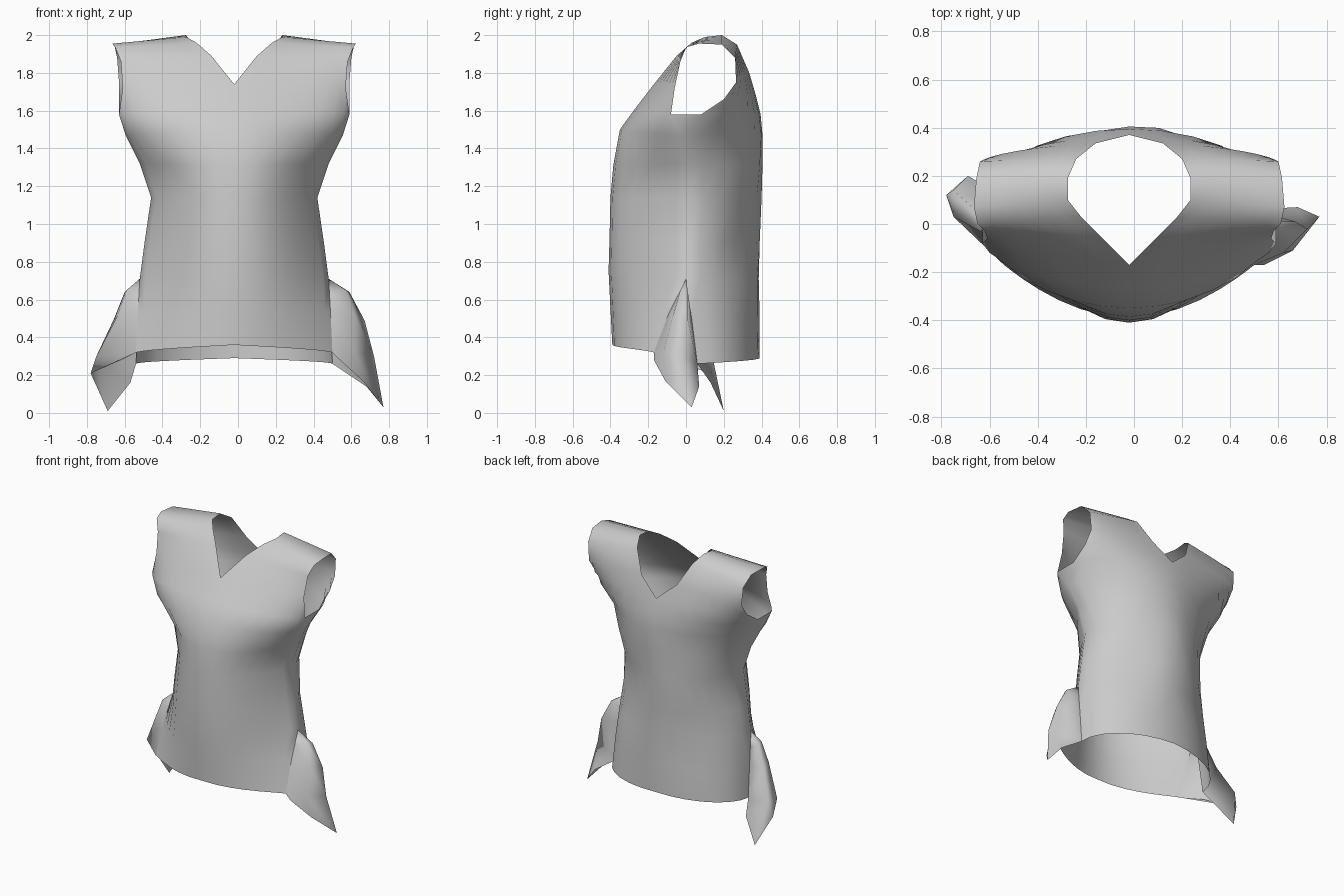
import bpy, bmesh, math
from mathutils import Vector

if "Cube" in bpy.data.objects:
    bpy.data.objects.remove(bpy.data.objects["Cube"])

COLS = 7        # columns from centre line to side seam
SHIFT = -0.02   # garment leans slightly to its own right

# Shared side seam, from the top of the hem split up to just under the armpit
SEAM = [(.50, 0, .71), (.475, 0, .90), (.44, 0, 1.14), (.50, 0, 1.32), (.575, -.02, 1.47)]

# Rows: inner edge (centre or neckline), outer edge (seam or armhole), shape
# (shape up to 1 = roundness of an ellipse, above 1 = exponent of a power curve)
front = [((0, -.39, .36), (.52, -.17, .32), 1.9), ((0, -.40, .55), (.51, -.09, .53), 1.95)]
for (y, z), s, r in zip([(-.41, .75), (-.405, .92), (-.40, 1.14), (-.385, 1.31), (-.35, 1.50)],
                        SEAM, (2.05, 2.15, 2.2, 2.2, .95)):
    front.append(((0, y, z), s, r))
shoulder = [
    ((0, -.27, 1.61), (.61, -.08, 1.58), .8),
    ((0, -.17, 1.74), (.59, -.06, 1.72), .6),
    ((.12, -.05, 1.89), (.60, -.03, 1.86), .3),
    ((.20, .03, 1.96), (.63, 0, 1.935), .1),
    ((.255, .10, 1.99), (.645, .07, 1.955), 0),
    ((.255, .19, 2.0), (.635, .19, 1.95), 0),
    ((.22, .27, 1.95), (.62, .26, 1.88), .3),
    ((.14, .335, 1.80), (.61, .265, 1.75), .6),
    ((0, .37, 1.68), (.61, .20, 1.66), .85),
    ((0, .395, 1.58), (.61, .08, 1.58), 1),
]
back = []
for (y, z), s in zip([(.405, 1.47), (.405, 1.31), (.40, 1.14), (.39, .9), (.385, .71)], SEAM[::-1]):
    back.append(((0, y, z), s, .9))
back += [((0, .39, .5), (.51, .03, .50), .95), ((0, .39, .29), (.52, .06, .26), 1)]
rows = front + shoulder + back


def row_point(row, k):
    """Point k along a row, bulging outward from the straight line."""
    a, b, r = Vector(row[0]), Vector(row[1]), row[2]
    u = k / COLS
    t = u * math.pi / 2
    e = min(r, 1)
    fx = u + (math.sin(t) - u) * (e if r <= 1 else .7)
    fy = fx ** r if r > 1 else u + ((1 - math.cos(t)) - u) * e
    return Vector((a.x + (b.x - a.x) * fx, a.y + (b.y - a.y) * fy, a.z + (b.z - a.z) * u))


def blob(p, x, z, sx, sz):
    return math.exp(-((p.x - x) / sx) ** 2 - ((p.z - z) / sz) ** 2)


def finish(bm, name):
    bmesh.ops.remove_doubles(bm, verts=bm.verts, dist=0.002)
    bmesh.ops.recalc_face_normals(bm, faces=bm.faces)
    for f in bm.faces:
        f.smooth = True
    me = bpy.data.meshes.new(name)
    bm.to_mesh(me)
    bm.free()
    ob = bpy.data.objects.new(name, me)
    bpy.context.collection.objects.link(ob)
    return ob


def add_grid(bm, pts):
    vs = [[bm.verts.new(p) for p in line] for line in pts]
    for a, b in zip(vs, vs[1:]):
        for i in range(len(a) - 1):
            bm.faces.new((a[i], a[i + 1], b[i + 1], b[i]))
    return vs


# Body: each half runs up the front, over the shoulder and down the back
bm = bmesh.new()
for side in (1, -1):
    pts = []
    for i, row in enumerate(rows):
        line = []
        for k in range(COLS + 1):
            p = row_point(row, k)
            if 0 < k < COLS and i < len(front):
                # dart under the bust
                p.y += .02 * blob(p, .32, 1.3, .12, .12)
            p.x *= side
            if 0 < k < COLS and i >= len(front) + len(shoulder) and p.z > .6:
                # cloth creases across the lower back, deepest on one side
                p.y += .01 * math.sin(9 * p.z + 8 * p.x) - .04 * blob(p, .28, .9, .14, .15)
            p.x += SHIFT
            line.append(p)
        pts.append(line)
    vs = add_grid(bm, pts)
    # underarm gusset
    n = len(front)
    bm.faces.new((vs[n - 1][-1], vs[n][-1], vs[n + len(shoulder) - 1][-1]))
finish(bm, "sleeveless_top_body")


# Flared side folds hanging from the hem splits
def side_fold(name, lines):
    bm = bmesh.new()
    vs = add_grid(bm, lines[1:])
    apex = bm.verts.new(lines[0][0])
    for i in range(len(vs[0]) - 1):
        bm.faces.new((apex, vs[0][i + 1], vs[0][i]))
    finish(bm, name)


side_fold("right_hem_fold", [
    [(.48, 0, .71)],
    [(.485, -.045, .62), (.57, -.03, .65), (.59, .01, .64), (.485, .015, .605)],
    [(.49, -.09, .53), (.62, -.07, .51), (.67, .01, .49), (.49, .03, .50)],
    [(.50, -.17, .32), (.62, -.12, .32), (.72, -.02, .30), (.50, .06, .26)],
    [(.54, -.17, .28), (.66, -.11, .17), (.77, .03, .03), (.68, .07, .14)],
])
side_fold("left_hem_fold", [
    [(-.52, 0, .71)],
    [(-.525, -.045, .62), (-.59, -.02, .65), (-.60, .03, .64), (-.525, .015, .605)],
    [(-.53, -.09, .53), (-.64, -.03, .51), (-.66, .06, .49), (-.53, .03, .50)],
    [(-.54, -.17, .32), (-.75, .03, .30), (-.75, .14, .30), (-.54, .06, .26)],
    [(-.62, -.04, .28), (-.78, .12, .21), (-.69, .20, .01), (-.57, .13, .16)],
])
